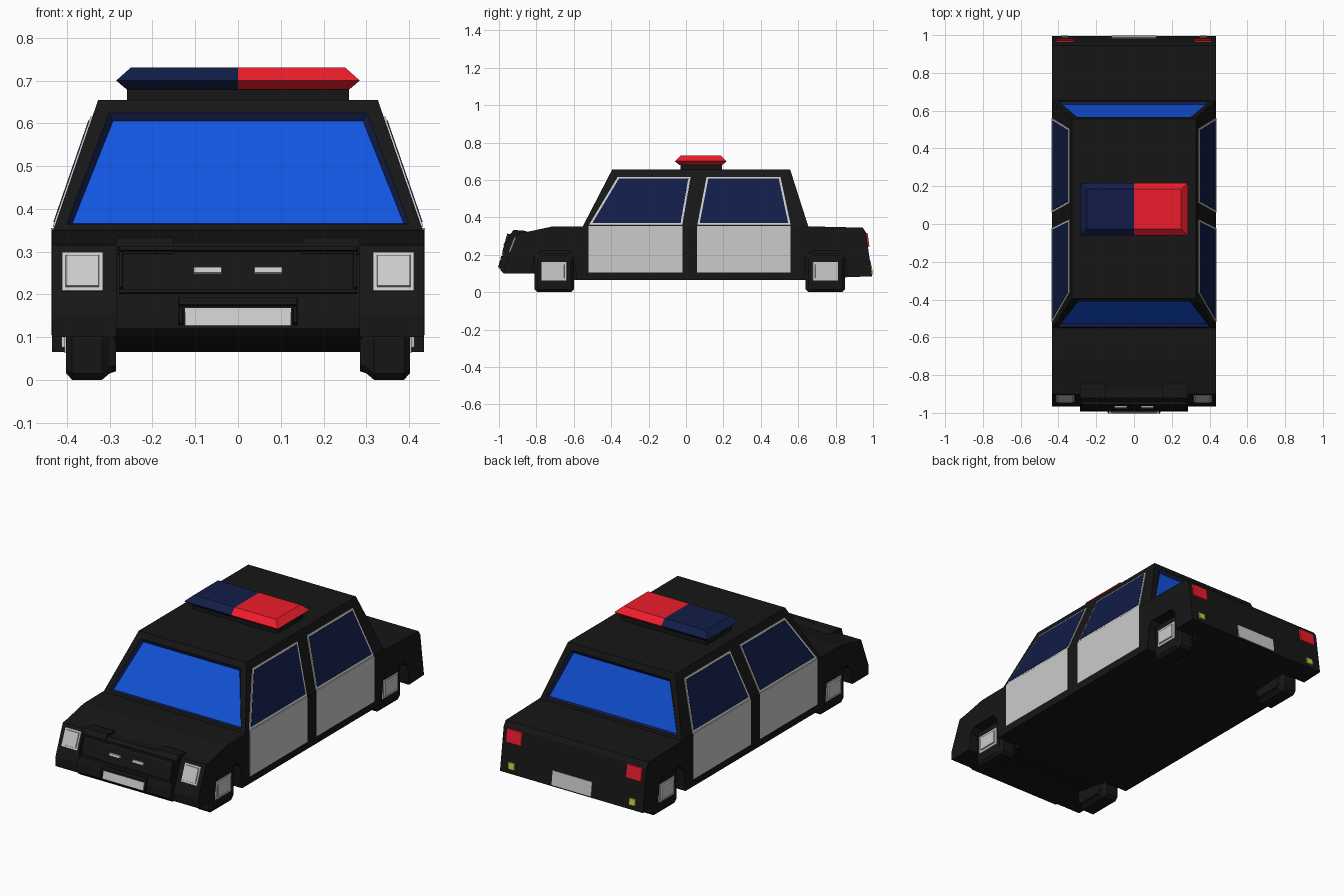
import bpy, bmesh
from mathutils import Vector

if "Cube" in bpy.data.objects:
    bpy.data.objects.remove(bpy.data.objects["Cube"])


def material(name, r, g, b):
    m = bpy.data.materials.new(name)
    m.diffuse_color = (r, g, b, 1)
    m.use_nodes = True
    m.node_tree.nodes["Principled BSDF"].inputs["Base Color"].default_value = m.diffuse_color
    return m


BLACK = material("black_paint", .008, .008, .008)
GLASS = material("blue_glass", .006, .09, .75)
NAVY = material("navy", .006, .012, .065)
RED = material("red", .85, .012, .025)
YELLOW = material("yellow", .6, .6, .06)


def finish(name, bm, mats):
    bmesh.ops.recalc_face_normals(bm, faces=bm.faces)
    me = bpy.data.meshes.new(name)
    bm.to_mesh(me)
    bm.free()
    for m in mats:
        if m:
            me.materials.append(m)
    ob = bpy.data.objects.new(name, me)
    bpy.context.collection.objects.link(ob)
    return ob


def loft_mesh(rings):
    bm = bmesh.new()
    vs = [[bm.verts.new(p) for p in r] for r in rings]
    n = len(vs[0])
    for a, b in zip(vs, vs[1:]):
        for i in range(n):
            j = (i + 1) % n
            bm.faces.new((a[i], a[j], b[j], b[i]))
    bm.faces.new(vs[0])
    bm.faces.new(vs[-1])
    return bm


def loft(name, rings, mat=None):
    return finish(name, loft_mesh(rings), [mat])


def prism(name, profile, x0, x1, mat=None):
    """Extrude a (y, z) profile along x."""
    return loft(name, [[(x, y, z) for y, z in profile] for x in (x0, x1)], mat)


def inset(pts, d):
    out = []
    for i, p in enumerate(pts):
        a = (pts[i - 1] - p).normalized()
        b = (pts[(i + 1) % len(pts)] - p).normalized()
        out.append(p + (a + b) * d / a.cross(b).length)
    return out


def slab(name, pts, depth, mat=None, margin=0, taper=0):
    """Raised panel on a flat polygon, pointing away from the car's middle."""
    pts = [Vector(p) for p in pts]
    n = (pts[1] - pts[0]).cross(pts[2] - pts[0]).normalized()
    if n.dot(sum(pts, Vector()) / len(pts) - Vector((0, 0, .3))) < 0:
        n = -n
    base = inset(pts, margin)
    top = inset(base, taper)
    return loft(name, [[p - n * .008 for p in base], [p + n * depth for p in top]], mat)


def rect(x0, x1, z0, z1, y_at):
    return [(x0, y_at(z0), z0), (x1, y_at(z0), z0), (x1, y_at(z1), z1), (x0, y_at(z1), z1)]


def box_ring(x0, x1, y0, y1, z):
    return [(x0, y0, z), (x1, y0, z), (x1, y1, z), (x0, y1, z)]


def fender_y(z): return -.9 - (.315 - z) * .394
def grille_y(z): return -.955 - (.29 - z) * .27
def rear_y(z): return .962 + (.32 - z) * .14
def side_x(z): return .434 - max(0, z - .345) * .345


# Lower body: centre section, and side sections with wheel arches
upper = [(rear_y(.085), .085), (rear_y(.32), .32), (.945, .345), (.65, .352), (-.56, .352),
         (-.72, .35), (-.86, .32), (-.9, .315), (-.965, .15), (-.965, .1)]
AXLES = (-.705, .745)
prism("body_centre", upper + [(-.82, .1), (-.59, .065), (.63, .065), (.86, .08)], -.29, .29, BLACK)
arches = [(-.825, .1), (-.81, .19), (-.78, .22), (-.63, .22), (-.6, .19), (-.585, .065),
          (.625, .065), (.64, .19), (.67, .22), (.82, .22), (.85, .19), (.865, .08)]
for s, side in ((1, "right"), (-1, "left")):
    prism("body_" + side, upper + arches, s * .29, s * .435, BLACK)

# Cabin with recessed front and rear windows
bm = loft_mesh([box_ring(-.435, .435, -.557, .657, .342), box_ring(-.327, .327, -.395, .557, .655)])
bmesh.ops.recalc_face_normals(bm, faces=bm.faces)
panes = [f for f in bm.faces if abs(f.normal.y) > .5]
bmesh.ops.inset_individual(bm, faces=panes, thickness=.043, depth=0)
walls = bmesh.ops.inset_individual(bm, faces=panes, thickness=.016, depth=-.015)["faces"]
for f in panes:
    f.material_index = 1
for f in walls:
    f.material_index = 2
finish("cabin", bm, [BLACK, GLASS, NAVY])

# Doors: grey lower panel, grey window frame, navy glass
doors = {"front": ((-.52, -.02), (-.365, .025)), "rear": ((.06, .56), (.11, .505))}
for s, side in ((1, "right"), (-1, "left")):
    for which, ((a, b), (c, d)) in doors.items():
        name = f"{which}_{side}_"
        slab(name + "door", [(s * .434, y, z) for y, z in ((a, .105), (b, .105), (b, .355), (a, .355))], .003)
        win = [(s * side_x(z), y, z) for y, z in ((a, .357), (b, .357), (d, .615), (c, .615))]
        slab(name + "window_frame", win, .004)
        slab(name + "window", win, .006, NAVY, margin=.011)

# Wheels: square chamfered blocks with grey hubs
def wheel_ring(x, y, h, c=.015):
    k = h - c
    pts = [(-h, -k), (-k, -h), (k, -h), (h, -k), (h, k), (k, h), (-k, h), (-h, k)]
    return [(x, y + p, .105 + q) for p, q in pts]


for s, side in ((1, "right"), (-1, "left")):
    for y, end in zip(AXLES, ("front", "rear")):
        loft(f"{end}_{side}_wheel", [wheel_ring(s * x, y, h) for x, h in
             ((.285, .085), (.3, .09), (.318, .105), (.388, .105), (.402, .09))], BLACK)
        hub = [(s * .402, y + p, .112 + q) for p, q in ((-.07, -.052), (.07, -.052), (.07, .052), (-.07, .052))]
        slab(f"{end}_{side}_hub", hub, .004, taper=.003)
        slab(f"{end}_{side}_hub_cap", hub, .011, margin=.012, taper=.005)

# Nose block with hood bumps
prism("nose", [(-.85, .315), (-.92, .322), (grille_y(.29), .29), (grille_y(.16), .16), (-.993, .12),
               (-.975, .1), (-.85, .1)], -.285, .285, BLACK)
for s, side in ((1, "right"), (-1, "left")):
    prism("hood_bump_" + side, [(-.83, .315), (-.86, .328), (-.92, .333), (-.955, .295), (-.9, .29)],
          s * .15, s * .285, BLACK)

# Grille frame, plate surround, chrome bars and front plate
for name, r in {"grille_top": (-.28, .28, .3, .313), "grille_bottom": (-.28, .28, .2, .213),
                "grille_left": (-.28, -.268, .213, .3), "grille_right": (.268, .28, .213, .3),
                "surround_top": (-.14, .14, .172, .193), "surround_left": (-.14, -.128, .13, .172),
                "surround_right": (.128, .14, .13, .172)}.items():
    slab(name, rect(*r, grille_y), .007, BLACK, taper=.002)
slab("front_plate", rect(-.124, .124, .126, .167, grille_y), .003)

for s, side in ((1, "right"), (-1, "left")):
    slab("grille_chrome_" + side, rect(s * .036, s * .106, .245, .264, grille_y), .01, taper=.003)
    # Headlights, tail lights and reversing lights
    lamp = rect(s * .316, s * .412, .208, .298, fender_y)
    slab("headlight_rim_" + side, lamp, .004)
    slab("headlight_" + side, lamp, .009, margin=.006, taper=.004)
    slab("tail_light_" + side, rect(s * .315, s * .415, .24, .318, rear_y), .008, RED, taper=.004)
    slab("reversing_light_" + side, rect(s * .345, s * .39, .105, .147, rear_y), .006, YELLOW, taper=.004)
slab("rear_plate", rect(-.12, .12, .092, .168, rear_y), .004)

# Roof light bar: base with a red and a navy half
loft("light_bar_base", [box_ring(-.26, .26, -.03, .193, z) for z in (.65, .682)], BLACK)
for s, name, mat in ((1, "red_beacon", RED), (-1, "blue_beacon", NAVY)):
    loft(name, [box_ring(0, s * .26, -.035, .193, .679), box_ring(0, s * .285, -.06, .217, .7),
                box_ring(0, s * .25, -.027, .185, .731)], mat)
